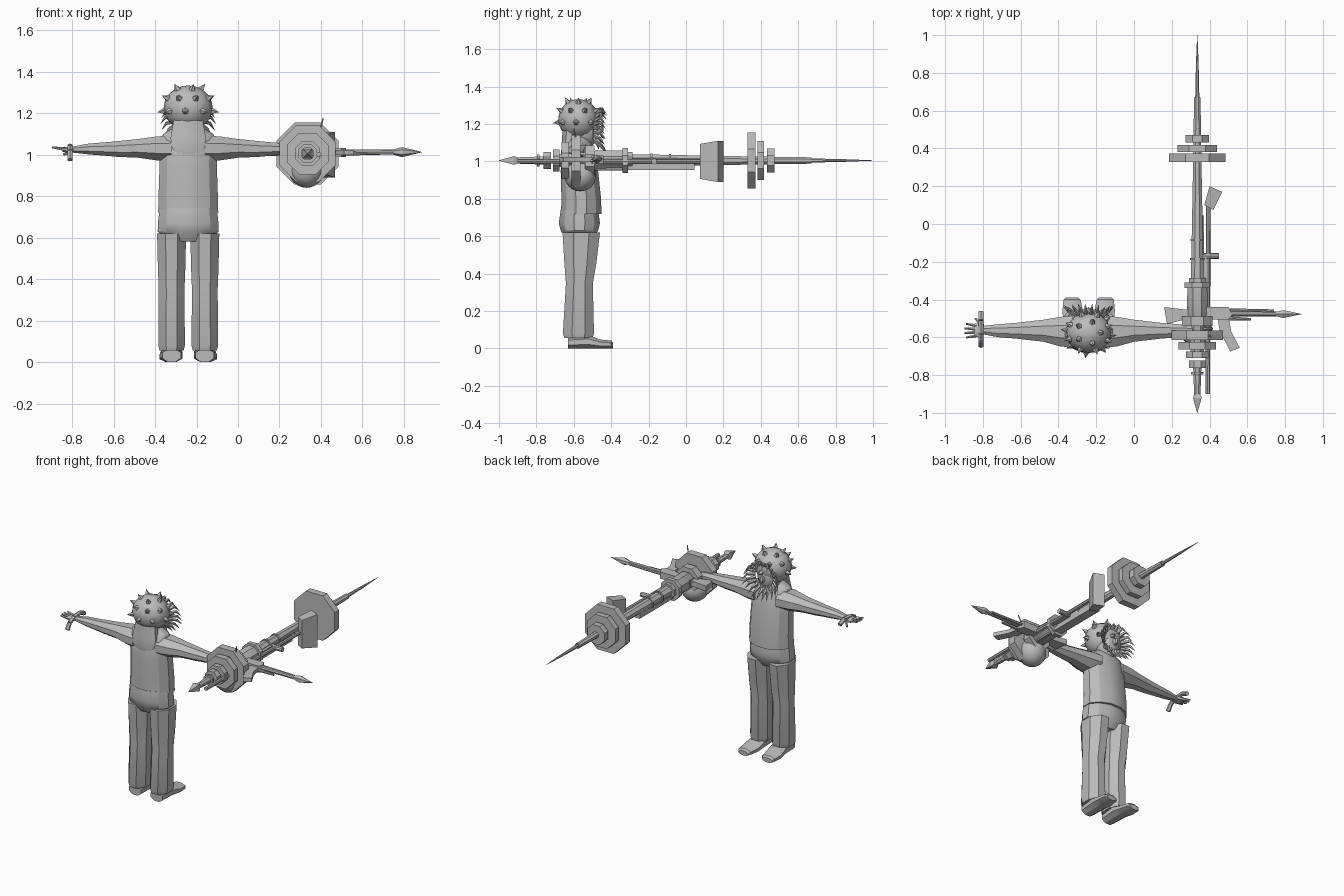
import bpy, bmesh, math, random
from mathutils import Vector

cube = bpy.data.objects.get("Cube")
if cube:
    bpy.data.objects.remove(cube)

grey = bpy.data.materials.new("plain grey")
grey.use_nodes = True
shade = (.5, .5, .5, 1)
grey.diffuse_color = shade
grey.node_tree.nodes["Principled BSDF"].inputs["Base Color"].default_value = shade

random.seed(4)
body_x, body_y = -.24, -.565      # centre of the figure
gun_x, gun_z = .335, 1.005        # axis of the long weapon
built = []


def finish(name, bm):
    bmesh.ops.recalc_face_normals(bm, faces=bm.faces)
    mesh = bpy.data.meshes.new(name)
    bm.to_mesh(mesh)
    bm.free()
    mesh.materials.append(grey)
    obj = bpy.data.objects.new(name, mesh)
    bpy.context.collection.objects.link(obj)
    built.append(obj)
    return obj


def tube(name, axis, sections, sides=8):
    """Loft flat-sided rings (position, centre a, centre b, radius a, radius b) along an axis."""
    bm = bmesh.new()
    rings = []
    for t, ca, cb, ra, rb in sections:
        ring = []
        for i in range(sides):
            angle = math.tau * (i + .5) / sides
            grow = 1 / math.cos(math.pi / sides)
            a = ca + ra * grow * math.cos(angle)
            b = cb + rb * grow * math.sin(angle)
            place = {"x": (t, a, b), "y": (a, t, b), "z": (a, b, t)}[axis]
            ring.append(bm.verts.new(place))
        rings.append(ring)
    for low, high in zip(rings, rings[1:]):
        for i in range(sides):
            j = (i + 1) % sides
            bm.faces.new((low[i], low[j], high[j], high[i]))
    bm.faces.new(rings[0])
    bm.faces.new(rings[-1])
    return finish(name, bm)


def turned(name, profile, sides=8):
    """Part turned round the weapon axis, from (y, radius) pairs."""
    return tube(name, "y", [(y, gun_x, gun_z, r, r) for y, r in profile], sides)


def box(name, low, high):
    (x, y, z), (X, Y, Z) = low, high
    cx, cy, rx, ry = (x + X) / 2, (y + Y) / 2, (X - x) / 2, (Y - y) / 2
    return tube(name, "z", [(z, cx, cy, rx, ry), (Z, cx, cy, rx, ry)], sides=4)


def cones(name, items, sides=5):
    """Cones given as (base, tip, base radius, tip radius)."""
    bm = bmesh.new()
    for base, tip, r, end in items:
        base, tip = Vector(base), Vector(tip)
        along = tip - base
        made = bmesh.ops.create_cone(bm, cap_ends=True, segments=sides, radius1=r,
                                     radius2=end, depth=along.length)
        turn = along.to_track_quat("Z", "Y").to_matrix()
        for v in made["verts"]:
            v.co = turn @ v.co + (base + tip) / 2
    return finish(name, bm)


def ball(name, centre, radii, u=20, v=12):
    bm = bmesh.new()
    bmesh.ops.create_uvsphere(bm, u_segments=u, v_segments=v, radius=1)
    for vert in bm.verts:
        vert.co = Vector(c + p * r for c, p, r in zip(centre, vert.co, radii))
    return finish(name, bm)


def plate(name, outline, z, thick):
    """Flat outline in x and y, given thickness around height z."""
    bm = bmesh.new()
    face = bm.faces.new([bm.verts.new((x, y, z - thick / 2)) for x, y in outline])
    out = bmesh.ops.extrude_face_region(bm, geom=[face])
    moved = [g for g in out["geom"] if isinstance(g, bmesh.types.BMVert)]
    bmesh.ops.translate(bm, verts=moved, vec=(0, 0, thick))
    return finish(name, bm)


# Torso, hips and neck
tube("shirt", "z", [(z, body_x, y, rx, ry) for z, y, rx, ry in (
    (.72, -.56, .145, .108), (.8, -.56, .143, .106), (.95, -.57, .138, .1),
    (1.06, -.575, .14, .085), (1.1, -.575, .12, .07), (1.13, -.575, .07, .05))], 12)
tube("hips", "z", [(z, body_x, -.57, rx, ry) for z, rx, ry in (
    (.58, .1, .07), (.63, .147, .1), (.67, .146, .11), (.74, .138, .1))], 12)
tube("neck", "z", [(1.08, body_x, -.56, .055, .055), (1.2, body_x, -.55, .05, .055)])

# Legs, feet and arms on both sides
for side, label in ((-1, "right"), (1, "left")):
    x = body_x + side * .08
    tube(label + "_trouser_leg", "z", [(z, x + side * dx, y, rx, ry) for z, dx, y, rx, ry in (
        (.055, 0, -.575, .058, .075), (.08, 0, -.575, .064, .083), (.35, 0, -.57, .062, .072),
        (.45, 0, -.565, .066, .085), (.62, 0, -.56, .07, .1))])
    tube(label + "_shoe", "y", [(y, x + side * dx, h, r, h) for y, dx, r, h in (
        (-.63, 0, .045, .032), (-.52, 0, .053, .036), (-.46, .005, .054, .024),
        (-.4, .008, .045, .021), (-.39, .008, .035, .015))])
    tube(label + "_arm", "x", [(body_x + side * d, y, z, ry, rz) for d, y, z, ry, rz in (
        (.08, -.57, 1.03, .085, .06), (.15, -.57, 1.03, .078, .058),
        (.24, -.565, 1.03, .058, .045), (.34, -.565, 1.027, .047, .038),
        (.38, -.565, 1.027, .042, .034), (.48, -.565, 1.027, .034, .026),
        (.56, -.562, 1.024, .022, .014))])
    palm = body_x + side * .55
    tube(label + "_palm", "x", [(palm, -.562, 1.024, .022, .013),
                                (palm + side * .025, -.562, 1.024, .036, .014),
                                (palm + side * .055, -.562, 1.024, .036, .012)])
    cones(label + "_fingers", [
        ((palm + side * .045, body_y + k * .018, 1.025),
         (palm + side * (.112 - abs(k) * .009), body_y + k * .024, 1.035), .009, .005)
        for k in (-1.5, -.5, .5, 1.5)] + [
        ((palm + side * .01, -.54, 1.02), (palm + side * .05, -.5, 1.0), .011, .006)])

# Hooked grip in the right hand
grip = [(-.81, -.465, 1.02), (-.81, -.51, 1.04), (-.81, -.58, 1.035),
        (-.81, -.62, 1.015), (-.81, -.645, .975)]
cones("hand_hook", [(a, b, .014, .014) for a, b in zip(grip, grip[1:])], 6)

# Head, helmet and neck cloth
ball("face", (body_x, -.54, 1.17), (.075, .075, .1), 12, 8)
ball("nose", (body_x, -.465, 1.17), (.016, .025, .022), 8, 6)
head = Vector((body_x, -.575, 1.225))
size = Vector((.118, .108, .108))
ball("helmet", head, size)
tube("neck_cloth", "z", [(z, body_x, y, rx, ry) for z, y, rx, ry in (
    (1.0, -.655, .045, .012), (1.03, -.65, .078, .02), (1.08, -.635, .085, .03),
    (1.17, -.62, .07, .04))])


def on_helmet(turn, lift, scale):
    d = (math.cos(turn) * math.cos(lift), math.sin(turn) * math.cos(lift), math.sin(lift))
    return head + Vector(p * s * scale for p, s in zip(d, size))


studs = []
for lift, count in ((-.15, 8), (.45, 8), (1.0, 5)):
    for i in range(count):
        turn = math.tau * (i + lift) / count
        studs.append((on_helmet(turn, lift, .96), on_helmet(turn, lift, 1.28), .018, 0))
cones("helmet_spikes", studs)

# Shaggy locks around the face, each bending once on the way out
locks = []
for i in range(22):
    turn = math.tau * i / 22
    root = Vector((body_x + .07 * math.cos(turn), -.49, 1.18 + .07 * math.sin(turn)))
    reach = random.uniform(.7, 1)
    bend = root + Vector((.04 * math.cos(turn), .04 * reach, .035 * math.sin(turn)))
    tip = bend + Vector((.025 * math.cos(turn), .03 * reach, -.035))
    locks += [(root, bend, .012, .008), (bend, tip, .008, 0)]
cones("face_locks", locks)
cones("beard", [((body_x + k * .018, -.49, 1.13), (body_x + k * .02, -.465, 1.06 + abs(k) * .01),
                 .016, 0) for k in range(-3, 4)])

# Long weapon: barrel, needle and spear ends
turned("long_barrel", [(-.32, .034), (-.1, .03), (.33, .022), (.67, .017)])
turned("needle", [(.67, .011), (.85, .007), (1.0, .001)])
turned("spear_shaft", [(-.93, .016), (-.75, .022)])
turned("spear_head", [(-1.0, .001), (-.92, .023), (-.9, .016)], 4)
turned("receiver", [(-.68, .035), (-.5, .045), (-.48, .055), (-.32, .052), (-.3, .035)])

# Stacked octagonal discs and collars
for name, y, deep, r in (
        ("far_disc_large", .35, .045, .15), ("far_disc_middle", .4, .036, .105),
        ("far_disc_small", .452, .04, .063), ("near_disc_large", -.588, .05, .136),
        ("near_disc_middle", -.645, .04, .1), ("near_disc_small", -.693, .034, .06),
        ("near_disc_tip", -.743, .04, .045), ("rear_disc", -.515, .05, .08),
        ("muzzle_collar", -.325, .028, .067), ("muzzle_ring", -.325, .08, .045),
        ("sight_collar", -.085, .012, .036), ("spear_collar", -.79, .012, .032),
        ("barrel_band", -.185, .012, .038)):
    turned(name, [(y - deep / 2, r), (y + deep / 2, r)])
box("weapon_fore_end", (.31, -.48, .955), (.37, .045, 1.0))
box("weapon_side_rail", (.355, -.34, .985), (.385, -.16, 1.015))
ball("round_drum", (.33, -.565, .925), (.085, .085, .085))

# Hammer beside the barrel
cones("hammer_shaft", [((.39, -.9, 1.0), (.393, .12, 1.0), .012, .012)], 8)
hammer = plate("hammer_head", [(.372, .1), (.42, .075), (.467, .17), (.4, .2)], 1.0, .22)
for v in hammer.data.vertices:
    if v.co.y < .12:
        v.co.z = 1.0 + (v.co.z - 1.0) * .85
cones("side_knob", [((.37, -.17, 1.0), (.45, -.17, 1.0), .016, .016)], 8)
cones("antenna", [((.385, -.58, 1.08), (.41, -.6, 1.175), .007, .003)])

# Rifle lying crosswise, with curved magazine and arrow tip
plate("rifle_stock", [(.16, -.44), (.175, -.53), (.29, -.5), (.29, -.455)], 1.01, .035)
plate("rifle_body", [(.28, -.44), (.28, -.505), (.5, -.505), (.52, -.48), (.5, -.44)], 1.01, .045)
plate("rifle_magazine", [(.44, -.49), (.455, -.57), (.51, -.675), (.56, -.655),
                         (.515, -.57), (.5, -.49)], 1.01, .026)
cones("rifle_barrel", [((.48, -.475, 1.012), (.8, -.477, 1.012), .014, .012),
                       ((.48, -.455, 1.012), (.74, -.46, 1.012), .009, .008),
                       ((.5, -.5, 1.005), (.62, -.505, 1.005), .011, .007)], 8)
cones("arrow_tip", [((.79, -.477, 1.012), (.89, -.477, 1.012), .024, 0),
                    ((.79, -.477, 1.012), (.74, -.477, 1.012), .024, .01)], 6)

# Smooth the rounded parts, keep hard edges crisp
for obj in built:
    obj.select_set(True)
bpy.context.view_layer.objects.active = built[0]
bpy.ops.object.shade_smooth_by_angle(angle=math.radians(28))
